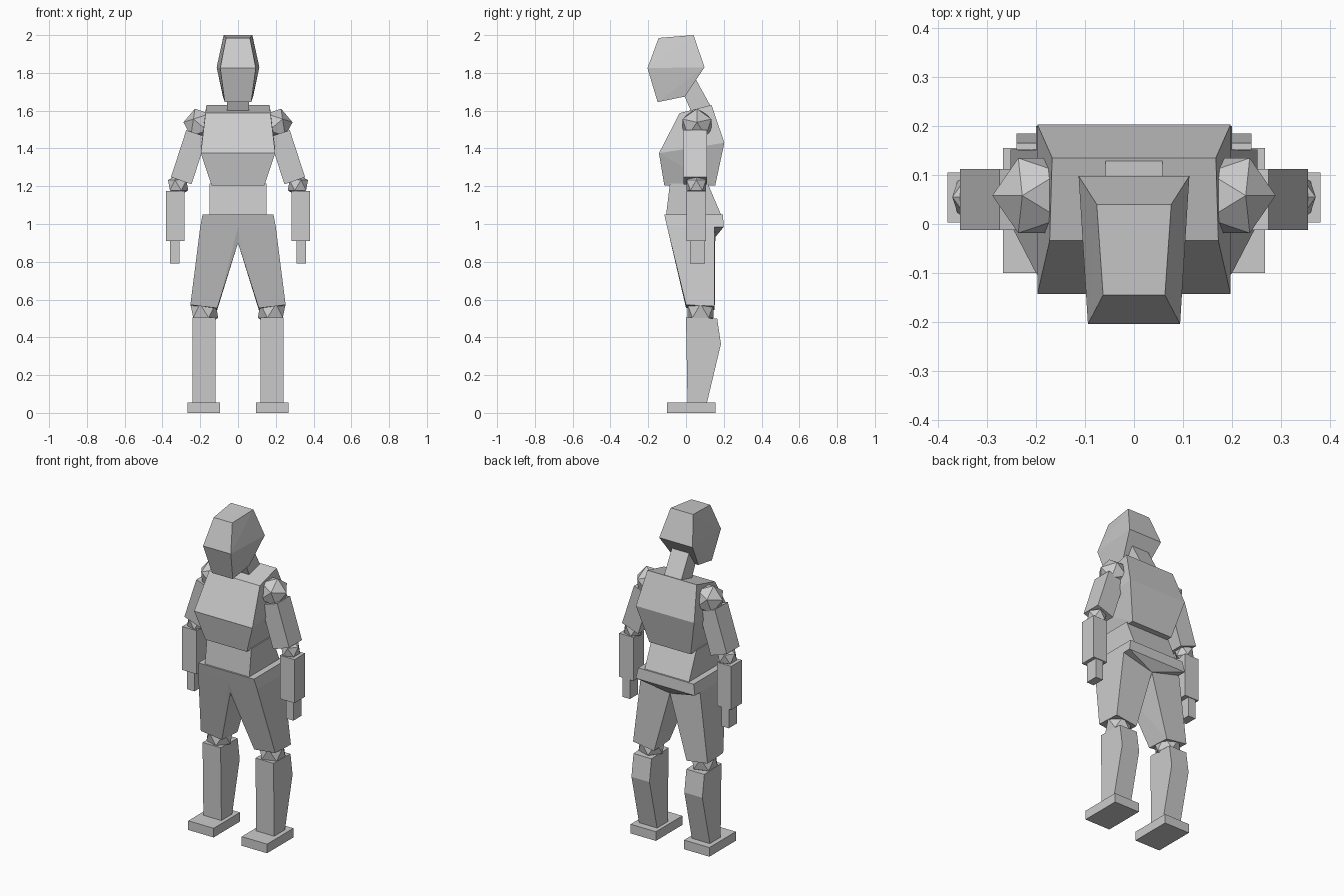
import bpy, bmesh, math

if "Cube" in bpy.data.objects:
    bpy.data.objects.remove(bpy.data.objects["Cube"])


def hull(name, pts):
    """Faceted solid wrapped around a few corner points."""
    bm = bmesh.new()
    for p in pts:
        bm.verts.new(p)
    res = bmesh.ops.convex_hull(bm, input=bm.verts[:])
    junk = [v for v in bm.verts if not v.link_faces]
    bmesh.ops.delete(bm, geom=junk, context='VERTS')
    bmesh.ops.dissolve_limit(bm, angle_limit=math.radians(2),
                             verts=bm.verts[:], edges=bm.edges[:])
    bmesh.ops.recalc_face_normals(bm, faces=bm.faces[:])
    me = bpy.data.meshes.new(name)
    bm.to_mesh(me)
    bm.free()
    ob = bpy.data.objects.new(name, me)
    bpy.context.collection.objects.link(ob)
    return ob


def body(name, rows):
    """Centred part from (half width, y, z) profile points."""
    return hull(name, [(s * x, y, z) for x, y, z in rows for s in (-1, 1)])


def mirrored(ob):
    """Second copy on the other side of x = 0."""
    m = ob.modifiers.new("mirror", 'MIRROR')
    m.use_axis = (True, False, False)
    m.use_mirror_merge = False
    return ob


def block(name, x, y, z):
    return mirrored(hull(name, [(a, b, c) for a in x for b in y for c in z]))


def slab(name, x0, x1, profile):
    return mirrored(hull(name, [(x, y, z) for x in (x0, x1) for y, z in profile]))


def joint(name, loc, r, tilt=0):
    bpy.ops.mesh.primitive_ico_sphere_add(subdivisions=1, radius=r, location=loc,
                                          rotation=(0, tilt, 0))
    ob = bpy.context.object
    ob.name = name
    bpy.ops.object.transform_apply(location=True, rotation=True, scale=True)
    return mirrored(ob)


# Head and neck
body("head", [(.063, -.145, 1.985), (.076, .04, 2.0), (.113, .098, 1.83),
              (.08, -.005, 1.675), (.07, -.15, 1.645), (.094, -.204, 1.825)])
body("neck", [(.058, -.01, 1.68), (.058, .05, 1.77),
              (.058, .13, 1.625), (.058, .03, 1.59)])

# Torso
body("chest", [(.167, .135, 1.63), (.172, -.034, 1.587), (.197, -.143, 1.375),
               (.14, -.115, 1.205), (.14, .155, 1.205), (.197, .203, 1.43)])
body("belly", [(.15, -.085, 1.215), (.15, .115, 1.215),
               (.15, .185, 1.05), (.15, -.105, 1.05)])
body("pelvis", [(.188, -.115, 1.05), (.188, .195, 1.05), (.2, .2, .985),
                (.2, -.1, .985), (0, .155, .93)])

# Legs
mirrored(hull("thigh", [(.2, -.1, .985), (.2, .15, .985), (0, -.1, .985),
                        (0, -.075, .9), (0, .155, .93), (.252, 0, .572),
                        (.252, .152, .565), (.11, 0, .555), (.11, .152, .545)]))
joint("knee", (.178, .077, .54), .082)
slab("shin", .118, .24, [(0, .505), (.165, .5), (.185, .365), (.11, .05), (.008, .05)])
block("foot", (.095, .267), (-.1, .155), (0, .056))

# Arms
joint("shoulder", (.2, .058, 1.525), .09, math.radians(18))
slab_y = (-.012, .112)
mirrored(hull("upper_arm", [(x, y, z) for y in slab_y for x, z in
                            ((.165, 1.46), (.274, 1.497), (.355, 1.248), (.246, 1.21))]))
joint("elbow", (.317, .055, 1.205), .06)
block("forearm", (.282, .38), (.003, .105), (.91, 1.176))
block("hand", (.31, .36), (.022, .1), (.79, .912))
